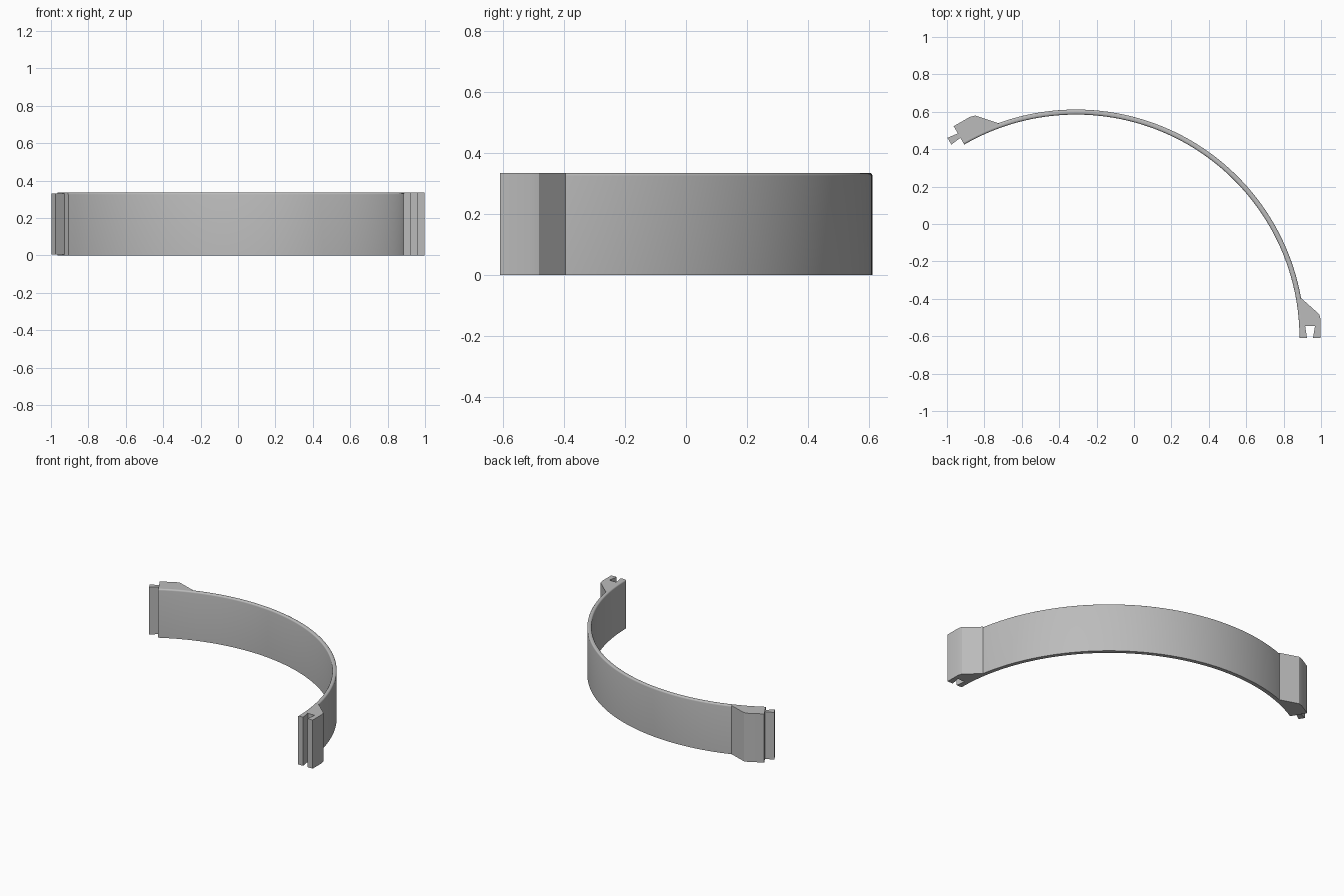
import bpy, bmesh
from math import cos, sin, pi, radians
from mathutils import Vector

cube = bpy.data.objects.get("Cube")
if cube:
    bpy.data.objects.remove(cube)

CX, CY = -0.31, -0.61            # arc centre
R_IN, R_OUT, H = 1.195, 1.222, 0.336
FILLET, SWEEP, STEPS = 0.01, radians(120), 60

grey = bpy.data.materials.new("plain grey")
grey.use_nodes = True
colour = (0.5, 0.5, 0.5, 1)
grey.diffuse_color = colour
grey.node_tree.nodes["Principled BSDF"].inputs["Base Color"].default_value = colour


def finish(bm, name):
    bmesh.ops.recalc_face_normals(bm, faces=bm.faces)
    mesh = bpy.data.meshes.new(name)
    bm.to_mesh(mesh)
    bm.free()
    mesh.materials.append(grey)
    obj = bpy.data.objects.new(name, mesh)
    bpy.context.collection.objects.link(obj)
    bpy.ops.object.select_all(action='DESELECT')
    obj.select_set(True)
    bpy.context.view_layer.objects.active = obj
    bpy.ops.object.shade_smooth_by_angle(angle=radians(25))
    return obj


def start_end(r, s):
    """Radius and distance inward from the front end of the arc."""
    return CX + r, CY + s


def far_end(r, s):
    """The same frame, mirrored to the other end of the arc."""
    return (CX + r * cos(SWEEP) + s * sin(SWEEP),
            CY + r * sin(SWEEP) - s * cos(SWEEP))


def prism(name, outline, place, z0, z1):
    bm = bmesh.new()
    face = bm.faces.new([bm.verts.new((*place(r, s), z0)) for r, s in outline])
    top = bmesh.ops.extrude_face_region(bm, geom=[face])["geom"]
    bmesh.ops.translate(bm, vec=Vector((0, 0, z1 - z0)),
                        verts=[v for v in top if isinstance(v, bmesh.types.BMVert)])
    return finish(bm, name)


# Curved band: section with rounded top edges, swept along the arc
section = [(R_IN, 0), (R_OUT, 0)]
for centre, first in ((R_OUT - FILLET, 0), (R_IN + FILLET, pi / 2)):
    for i in range(5):
        a = first + i * pi / 8
        section.append((centre + FILLET * cos(a), H - FILLET + FILLET * sin(a)))
bm = bmesh.new()
rings = []
for i in range(STEPS + 1):
    a = SWEEP * i / STEPS
    rings.append([bm.verts.new((CX + r * cos(a), CY + r * sin(a), z)) for r, z in section])
for one, two in zip(rings, rings[1:]):
    for k in range(len(section)):
        n = (k + 1) % len(section)
        bm.faces.new((one[k], one[n], two[n], two[k]))
bm.faces.new(rings[0])
bm.faces.new(rings[-1])
finish(bm, "curved_band")

# Thickened end blocks, inner side following the middle of the band
mid = R_IN + FILLET
inner = [(mid * cos(radians(a)), mid * sin(radians(a))) for a in (0, 2, 4, 6, 8, 10)]
shoulder = [(R_OUT * cos(radians(10.1)), R_OUT * sin(radians(10.1))),
            (1.30, 0.128), (1.308, 0.1), (1.308, 0)]
slot = [(1.267, 0), (1.278, 0.065), (1.225, 0.065), (1.235, 0)]
prism("socket_block", inner + shoulder + slot, start_end, 0, H)
prism("tongue_block", inner + shoulder, far_end, 0, H)

# Flared tongue that fits the slot
tongue = [(1.263, 0.005), (1.271, -0.06), (1.229, -0.06), (1.237, 0.005)]
prism("tongue", tongue, far_end, 0.005, H - 0.005)
